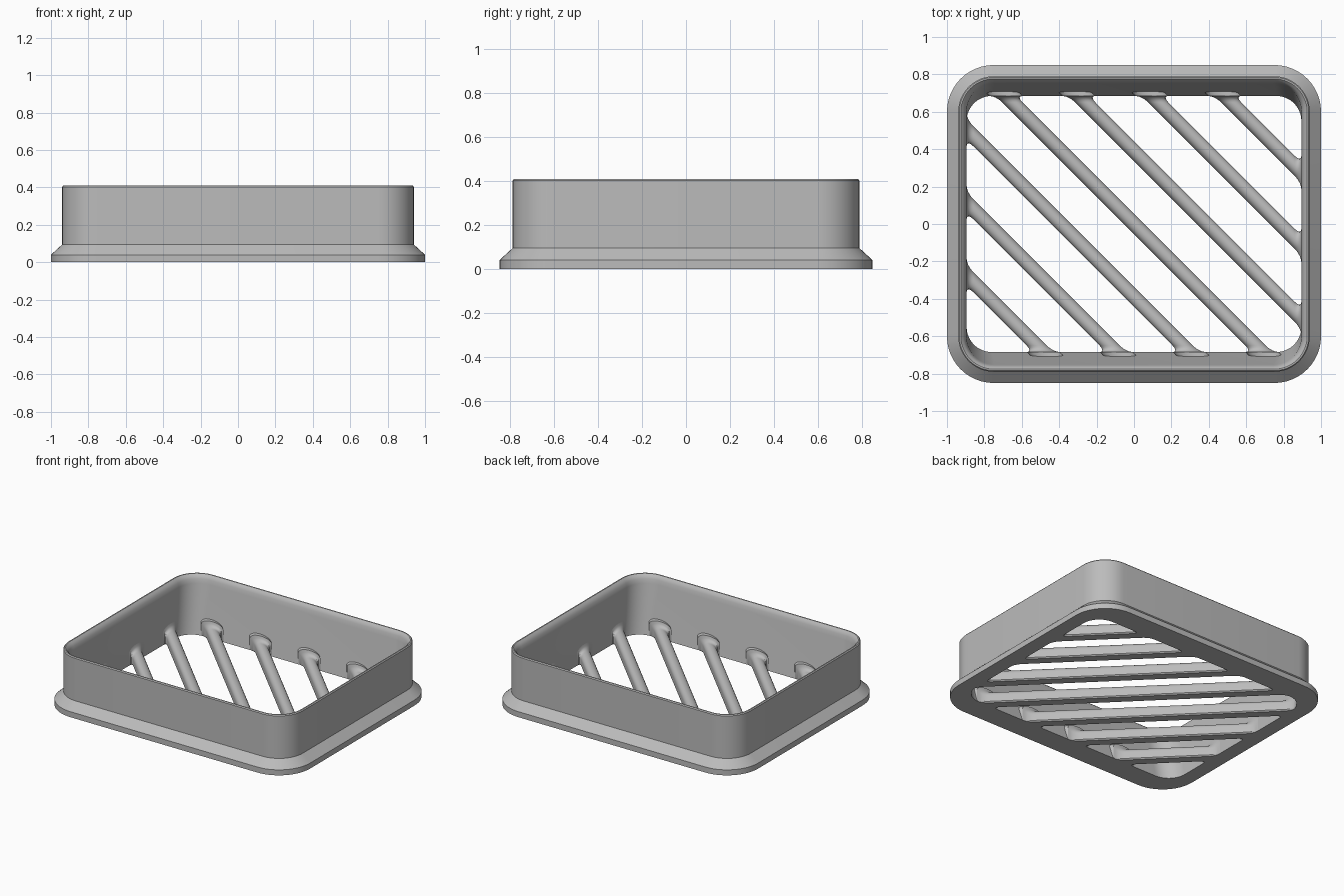
import bpy, bmesh, math
from mathutils import Vector

cube = bpy.data.objects.get("Cube")
if cube:
    bpy.data.objects.remove(cube, do_unlink=True)

grey = bpy.data.materials.new("plain_grey")
colour = (0.5, 0.5, 0.5, 1)
grey.diffuse_color = colour
grey.use_nodes = True
grey.node_tree.nodes["Principled BSDF"].inputs["Base Color"].default_value = colour


def finish(name, bm):
    bmesh.ops.recalc_face_normals(bm, faces=bm.faces)
    mesh = bpy.data.meshes.new(name)
    bm.to_mesh(mesh)
    bm.free()
    mesh.materials.append(grey)
    obj = bpy.data.objects.new(name, mesh)
    bpy.context.collection.objects.link(obj)
    bpy.ops.object.select_all(action='DESELECT')
    obj.select_set(True)
    bpy.context.view_layer.objects.active = obj
    bpy.ops.object.shade_smooth_by_angle(angle=math.radians(28))
    return obj


def bridge(bm, a, b):
    n = len(a)
    for i in range(n):
        j = (i + 1) % n
        bm.faces.new((a[i], a[j], b[j], b[i]))


def rounded_rect(hx, hy, r, z, steps=12):
    points = []
    for q, (sx, sy) in enumerate(((1, 1), (-1, 1), (-1, -1), (1, -1))):
        for k in range(steps + 1):
            a = (q + k / steps) * math.pi / 2
            points.append((sx * (hx - r) + r * math.cos(a),
                           sy * (hy - r) + r * math.sin(a), z))
    return points


# Frame: flange, wall, rounded lip and drafted inner wall as one closed loft
IN_X, IN_Y = 0.895, 0.685
profile = [
    (1, 0.85, 0.25, 0), (1, 0.85, 0.25, 0.04),
    (0.94, 0.79, 0.19, 0.095), (0.94, 0.79, 0.19, 0.403),
    (0.934, 0.784, 0.184, 0.41), (0.926, 0.776, 0.176, 0.41),
    (0.912, 0.765, 0.165, 0.398), (0.902, 0.757, 0.155, 0.38),
    (IN_X, 0.752, 0.15, 0.35), (IN_X, IN_Y, 0.135, 0),
]
bm = bmesh.new()
loops = [[bm.verts.new(p) for p in rounded_rect(*row)] for row in profile]
for i, loop in enumerate(loops):
    bridge(bm, loop, loops[(i + 1) % len(loops)])
finish("frame", bm)

# Grille bars: flat underside, round top, flared where they meet the wall
HALF, HEIGHT, FLARE = 0.038, 0.09, 0.035
SPACING = 0.39


def bar_section(grow):
    w, h = HALF + grow * 0.7, HEIGHT + grow
    points = [(-w + 0.008, 0), (-w, 0.008)]
    for k in range(13):
        a = math.pi * (1 - k / 12)
        points.append((w * math.cos(a), h - HALF + HALF * math.sin(a) if k else h - HALF))
    return points + [(w, 0.008), (w - 0.008, 0)]


def end_rings(point, along, wall):
    """Rings sheared parallel to the wall, running from inside it outwards."""
    rings = []
    for d in (-0.035, 0, 0.004, 0.01, 0.018, 0.026, FLARE):
        t = 1 - max(d, 0) / FLARE
        grow = FLARE * (1 - math.sqrt(max(0, 1 - t * t)))
        centre = point + along * d * math.sqrt(2)
        rings.append([centre + wall * u * math.sqrt(2) + Vector((0, 0, z))
                      for u, z in bar_section(grow)])
    return rings


X, Y = Vector((1, 0, 0)), Vector((0, 1, 0))
along = (X - Y).normalized()
for i in range(-3, 4):
    c = i * SPACING
    if i < 0:
        start, start_wall = Vector((-IN_X, c + IN_X, 0)), Y
    else:
        start, start_wall = Vector((c - IN_Y, IN_Y, 0)), X
    if i > 0:
        end, end_wall = Vector((IN_X, c - IN_X, 0)), Y
    else:
        end, end_wall = Vector((c + IN_Y, -IN_Y, 0)), X
    # Keep the section running the same way round at both ends
    rings = end_rings(start, along, start_wall)
    rings += reversed(end_rings(end, -along, end_wall))
    bm = bmesh.new()
    rows = [[bm.verts.new(p) for p in ring] for ring in rings]
    for a, b in zip(rows, rows[1:]):
        bridge(bm, a, b)
    bm.faces.new(rows[0])
    bm.faces.new(rows[-1])
    finish(f"grille_bar_{i + 4}", bm)
